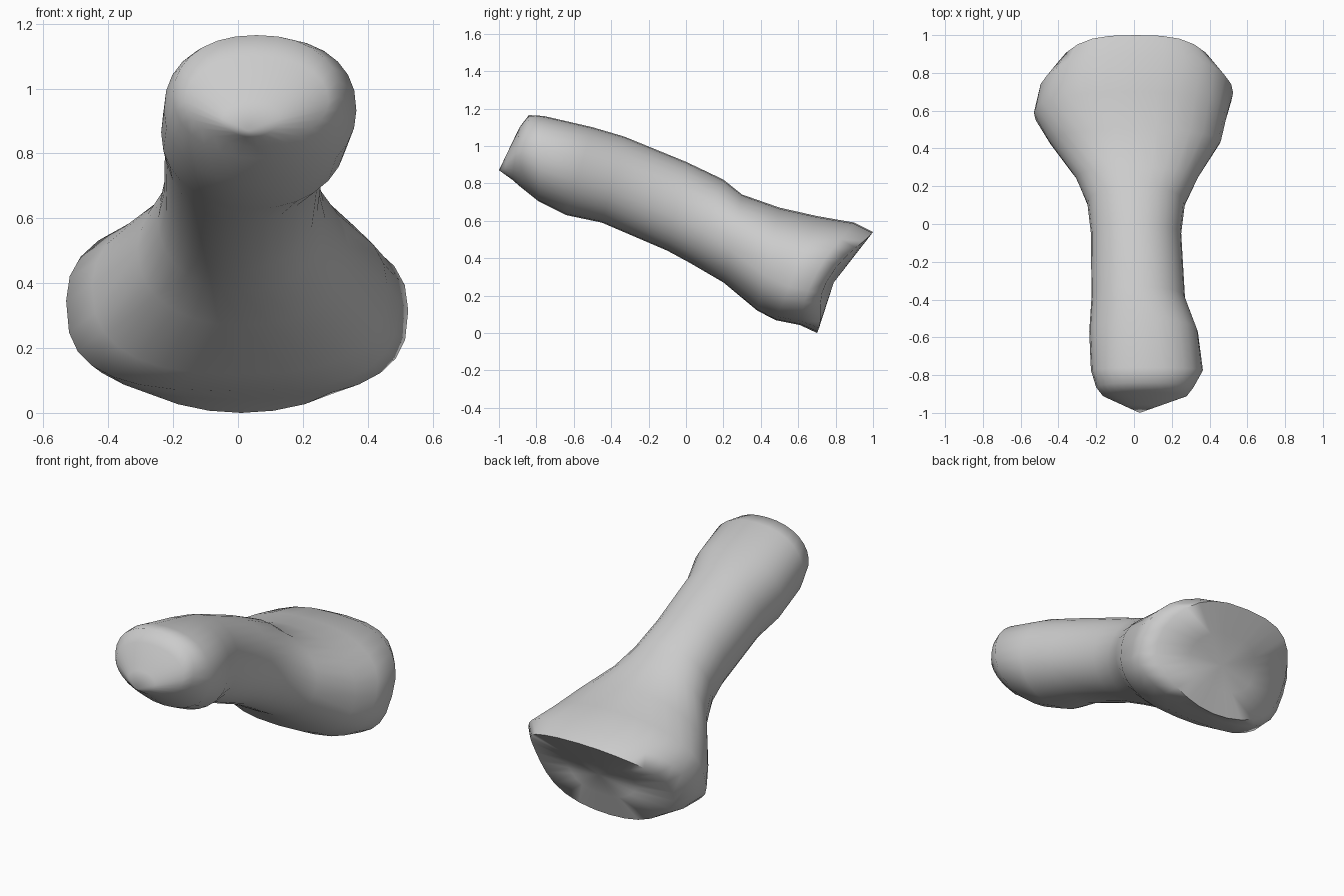
import bpy, bmesh, math
from mathutils import Vector

if "Cube" in bpy.data.objects:
    bpy.data.objects.remove(bpy.data.objects["Cube"])

SEG = 28

# Cross-sections along the shaft: top (y, z), bottom (y, z), left x, right x,
# upper and lower roundness exponents, side shift in y
SECTIONS = [
    ((-.89, 1.10), (-.93, .82), -.165, .28, 2.1, 1.8, 0),
    ((-.84, 1.165), (-.89, .785), -.20, .315, 2.2, 2.0, 0),
    ((-.76, 1.16), (-.79, .705), -.228, .365, 2.3, 2.1, 0),
    ((-.50, 1.10), (-.64, .63), -.237, .338, 2.2, 2.1, 0),
    ((-.33, 1.05), (-.45, .59), -.225, .27, 2.1, 2.1, 0),
    ((0, .915), (-.10, .44), -.228, .25, 2.1, 2.1, 0),
    ((.20, .82), (.02, .375), -.247, .27, 2.1, 2.1, 0),
    ((.30, .74), (.20, .27), -.31, .34, 2.1, 2.2, 0),
    ((.50, .67), (.38, .12), -.45, .46, 2.1, 2.6, 0),
    ((.70, .625), (.48, .068), -.53, .495, 2.3, 2.9, 0),
    ((.90, .59), (.61, .042), -.505, .525, 2.4, 2.7, -.06),
    ((1.0, .54), (.70, 0), -.44, .46, 2.5, 2.0, -.10),
]


def spow(v, e):
    return math.copysign(abs(v) ** e, v)


def section(top, bottom, xl, xr, n_up, n_low, shift):
    pts = []
    for i in range(SEG):
        a = 2 * math.pi * i / SEG
        n = n_up if math.sin(a) >= 0 else n_low
        c, s = spow(math.cos(a), 2 / n), spow(math.sin(a), 2 / n)
        t = (s + 1) / 2
        pts.append(Vector(((xl + xr) / 2 + c * (xr - xl) / 2,
                           bottom[0] + (top[0] - bottom[0]) * t + shift * c ** 4,
                           bottom[1] + (top[1] - bottom[1]) * t)))
    return pts


def bridge(bm, a, b):
    for i in range(SEG):
        j = (i + 1) % SEG
        bm.faces.new((a[i], a[j], b[j], b[i]))


def cap(bm, ring, centre, scale):
    # Inner ring plus a centre point, so the end can dish or bulge
    centre = Vector(centre)
    inner = [bm.verts.new(centre.lerp(v.co, scale)) for v in ring]
    bridge(bm, ring, inner)
    mid = bm.verts.new(centre)
    for i in range(SEG):
        bm.faces.new((inner[i], inner[(i + 1) % SEG], mid))


bm = bmesh.new()
# Shaft with narrow head and flared base
rings = [[bm.verts.new(p) for p in section(*s)] for s in SECTIONS]
for a, b in zip(rings, rings[1:]):
    bridge(bm, a, b)
# Small blunt point on the near end, dished joint face at the far end
cap(bm, rings[0], (.03, -1.0, .87), .4)
cap(bm, rings[-1], (.02, .79, .27), .5)
bmesh.ops.recalc_face_normals(bm, faces=bm.faces)

mesh = bpy.data.meshes.new("bone")
bm.to_mesh(mesh)
bm.free()
bone = bpy.data.objects.new("bone", mesh)
bpy.context.collection.objects.link(bone)
bpy.context.view_layer.objects.active = bone
bone.select_set(True)
bpy.ops.object.shade_smooth_by_angle(angle=math.radians(75))
